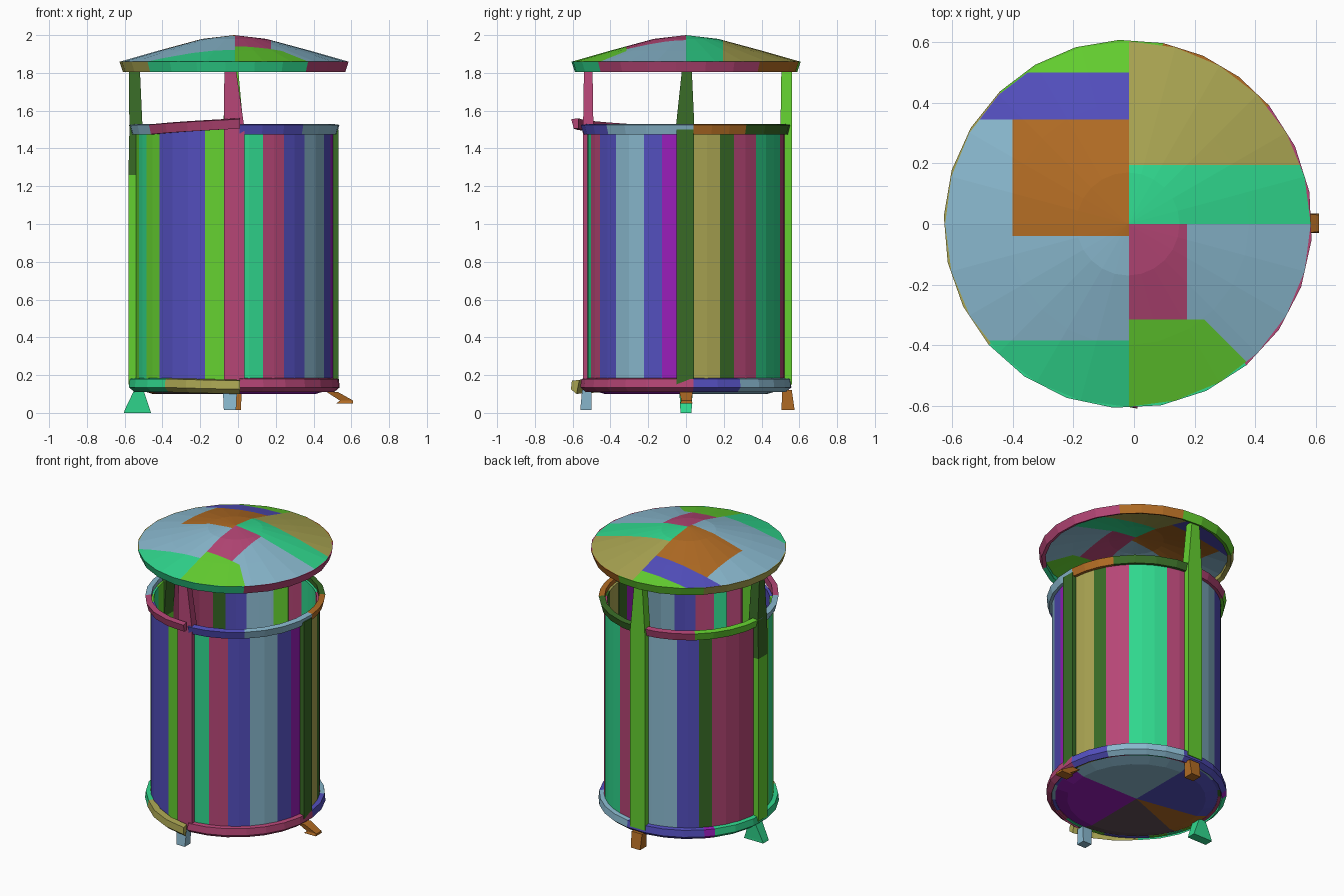
import bpy, bmesh, math
from mathutils import Vector

cube = bpy.data.objects.get("Cube")
if cube:
    bpy.data.objects.remove(cube, do_unlink=True)

CX = -0.02  # axis of the barrel

# Palette (sRGB 0-255)
PALETTE = {
    "light_blue": (138, 185, 207), "indigo": (83, 79, 190), "purple": (152, 30, 185),
    "green": (100, 208, 48), "dark_green": (56, 106, 38), "khaki": (170, 165, 82),
    "orange": (178, 108, 36), "pink": (182, 70, 118), "spring_green": (48, 216, 142),
    "taupe": (100, 80, 88),
}
NAMES = list(PALETTE)


def linear(v):
    v /= 255
    return v / 12.92 if v <= 0.04045 else ((v + 0.055) / 1.055) ** 2.4


MATS = []
for name, rgb in PALETTE.items():
    m = bpy.data.materials.new(name)
    col = tuple(linear(c) for c in rgb) + (1.0,)
    m.use_nodes = True
    m.diffuse_color = col
    bsdf = m.node_tree.nodes["Principled BSDF"]
    bsdf.inputs["Base Color"].default_value = col
    bsdf.inputs["Roughness"].default_value = 0.8
    MATS.append(m)


def finish(name, bm):
    bmesh.ops.remove_doubles(bm, verts=bm.verts, dist=1e-5)
    bmesh.ops.dissolve_degenerate(bm, edges=bm.edges, dist=1e-5)
    bmesh.ops.recalc_face_normals(bm, faces=bm.faces)
    mesh = bpy.data.meshes.new(name)
    bm.to_mesh(mesh)
    bm.free()
    for m in MATS:
        mesh.materials.append(m)
    ob = bpy.data.objects.new(name, mesh)
    bpy.context.collection.objects.link(ob)
    return ob


def sweep(bm, profile, start, end, color, step, flare=(0, 0), caps=False):
    """Turn a closed (radius, z) profile from start to end degrees; 0 is the front, 90 is +x."""
    n = max(1, math.ceil((end - start) / step - 0.01))
    loops = []
    for i in range(n + 1):
        t = i / n
        a = math.radians(start + (end - start) * t)
        loops.append([bm.verts.new((CX + (r + flare[0] * t) * math.sin(a),
                                    -(r + flare[0] * t) * math.cos(a), z + flare[1] * t))
                      for r, z in profile])
    faces = []
    k = len(profile)
    for p, q in zip(loops, loops[1:]):
        for j in range(k):
            faces.append(bm.faces.new((p[j], p[(j + 1) % k], q[(j + 1) % k], q[j])))
    if caps:
        faces += [bm.faces.new(loops[0]), bm.faces.new(loops[-1])]
    for f in faces:
        f.material_index = NAMES.index(color)


def banded(name, profile, start, bands, step):
    """Ring of coloured bands, each given as (end angle, colour)."""
    bm = bmesh.new()
    for end, color in bands:
        sweep(bm, profile, start, end, color, step)
        start = end
    return finish(name, bm)


def taper(name, levels, colors):
    """Stack of rectangles (x0, x1, y0, y1, z), one colour per section."""
    bm = bmesh.new()
    rings = [[bm.verts.new(c) for c in ((x0, y0, z), (x1, y0, z), (x1, y1, z), (x0, y1, z))]
             for x0, x1, y0, y1, z in levels]
    for p, q, color in zip(rings, rings[1:], colors):
        for j in range(4):
            f = bm.faces.new((p[j], p[(j + 1) % 4], q[(j + 1) % 4], q[j]))
            f.material_index = NAMES.index(color)
    for ring, color in ((rings[0], colors[0]), (rings[-1], colors[-1])):
        bm.faces.new(ring).material_index = NAMES.index(color)
    return finish(name, bm)


# Barrel of coloured staves
banded("barrel", [(0.525, 0.12), (0.525, 1.5), (0.505, 1.5), (0.505, 0.12)], 0, [
    (17, "spring_green"), (30, "pink"), (45, "indigo"), (65, "light_blue"), (76, "indigo"),
    (84.5, "purple"), (94.5, "dark_green"), (110, "khaki"), (119, "dark_green"), (135, "pink"),
    (161, "spring_green"), (180, "pink"), (207, "light_blue"), (222, "indigo"),
    (231, "dark_green"), (272, "pink"), (286, "green"), (298, "spring_green"),
    (311, "green"), (343, "indigo"), (360, "green")], 11)

# Floor of the barrel in wedges
banded("barrel_floor", [(0, 0.10), (0.43, 0.10), (0.53, 0.13), (0.5, 0.15), (0, 0.15)], 0, [
    (90, "purple"), (180, "light_blue"), (260, "indigo"), (291, "orange"), (360, "taupe")], 15)

# Top collar and base ring
collar = [(0.52, 1.475), (0.545, 1.475), (0.558, 1.525), (0.52, 1.53)]
banded("collar", collar, 3, [
    (41, "indigo"), (94, "light_blue"), (125, "orange"), (181, "dark_green"),
    (219, "pink"), (268, "green"), (306, "light_blue")], 15)
base = [(0.515, 0.185), (0.555, 0.18), (0.56, 0.135), (0.53, 0.11)]
banded("base_ring", base, 3, [
    (94, "pink"), (121, "indigo"), (172, "light_blue"), (225, "indigo"), (232, "purple"),
    (319, "spring_green")], 15)

# Loose front sections that flare outwards
for name, prof, a, color, flare in (("collar_front", collar, 306, "pink", (0.05, 0.03)),
                                    ("base_ring_front", base, 319, "khaki", (0.05, -0.01))):
    bm = bmesh.new()
    sweep(bm, prof, a, 363, color, 15, flare, caps=True)
    finish(name, bm)

# Rim under the roof
banded("roof_rim", [(0.565, 1.815), (0.59, 1.805), (0.608, 1.86), (0.57, 1.86)], -49, [
    (40, "spring_green"), (130, "pink"), (169, "orange"), (224, "green"), (311, "khaki")], 15)


# Patchwork roof: a shallow dome cut along straight seams
def roof_color(x, y):
    if x < -0.016:
        if y > 0.5:
            return "green"
        if y > 0.345 and x > -0.52:
            return "indigo"
        if y > -0.04 and x > -0.4:
            return "orange"
        return "light_blue" if y > -0.385 else "spring_green"
    if y > 0.195:
        return "khaki"
    if y > 0:
        return "spring_green"
    if y > -0.315:
        return "pink" if x < 0.175 else "light_blue"
    return "green" if x + y < -0.083 else "light_blue"


bm = bmesh.new()
sweep(bm, [(0, 2.0), (0.17, 1.98), (0.4, 1.918), (0.603, 1.86),
           (0.575, 1.845), (0.4, 1.892), (0.17, 1.95), (0, 1.97)], 0, 360, "khaki", 15)
bmesh.ops.remove_doubles(bm, verts=bm.verts, dist=1e-5)
seams = [((x, 0, 0), (1, 0, 0)) for x in (-0.52, -0.4, -0.016, 0.175)]
seams += [((0, y, 0), (0, 1, 0)) for y in (0.5, 0.345, 0.195, 0, -0.04, -0.315, -0.385)]
seams.append(((0, -0.083, 0), (1, 1, 0)))
for co, no in seams:
    bmesh.ops.bisect_plane(bm, geom=bm.verts[:] + bm.edges[:] + bm.faces[:], dist=1e-5,
                           plane_co=co, plane_no=Vector(no).normalized())
for f in bm.faces:
    c = f.calc_center_median()
    f.material_index = NAMES.index(roof_color(c.x, c.y))
finish("roof", bm)

# Posts holding the roof, and a short one on the left side
taper("front_post", [(-0.075, 0.035, -0.545, -0.49, 0.13), (-0.075, 0.035, -0.545, -0.49, 1.5),
                     (-0.072, -0.012, -0.54, -0.495, 1.83)], ["pink", "pink"])
taper("back_post", [(-0.08, 0.03, 0.5, 0.56, 0.15), (-0.08, 0.03, 0.5, 0.56, 1.5),
                    (-0.06, 0.0, 0.505, 0.56, 1.83)], ["green", "green"])
taper("right_post", [(-0.58, -0.52, -0.055, 0.045, 0.15), (-0.58, -0.52, -0.055, 0.045, 1.26),
                     (-0.575, -0.505, -0.055, 0.045, 1.5), (-0.578, -0.52, -0.02, 0.03, 1.83)],
      ["green", "dark_green", "dark_green"])
taper("left_post", [(0.48, 0.533, -0.05, 0.04, 0.15), (0.48, 0.533, -0.05, 0.04, 1.5)],
      ["dark_green"])

# Feet
taper("front_foot", [(-0.075, -0.01, -0.56, -0.5, 0.015), (-0.08, -0.005, -0.55, -0.5, 0.12)],
      ["light_blue"])
taper("back_foot", [(-0.055, 0.015, 0.505, 0.575, 0.015), (-0.06, 0.02, 0.51, 0.56, 0.12)],
      ["orange"])
taper("left_foot", [(0.52, 0.61, -0.03, 0.035, 0.05), (0.54, 0.61, -0.025, 0.03, 0.065),
                    (0.47, 0.53, -0.035, 0.035, 0.11)], ["orange", "orange"])
taper("right_foot", [(-0.605, -0.46, -0.03, 0.03, 0.0), (-0.6, -0.465, -0.03, 0.03, 0.015),
                     (-0.55, -0.5, -0.035, 0.035, 0.12)], ["spring_green", "spring_green"])
